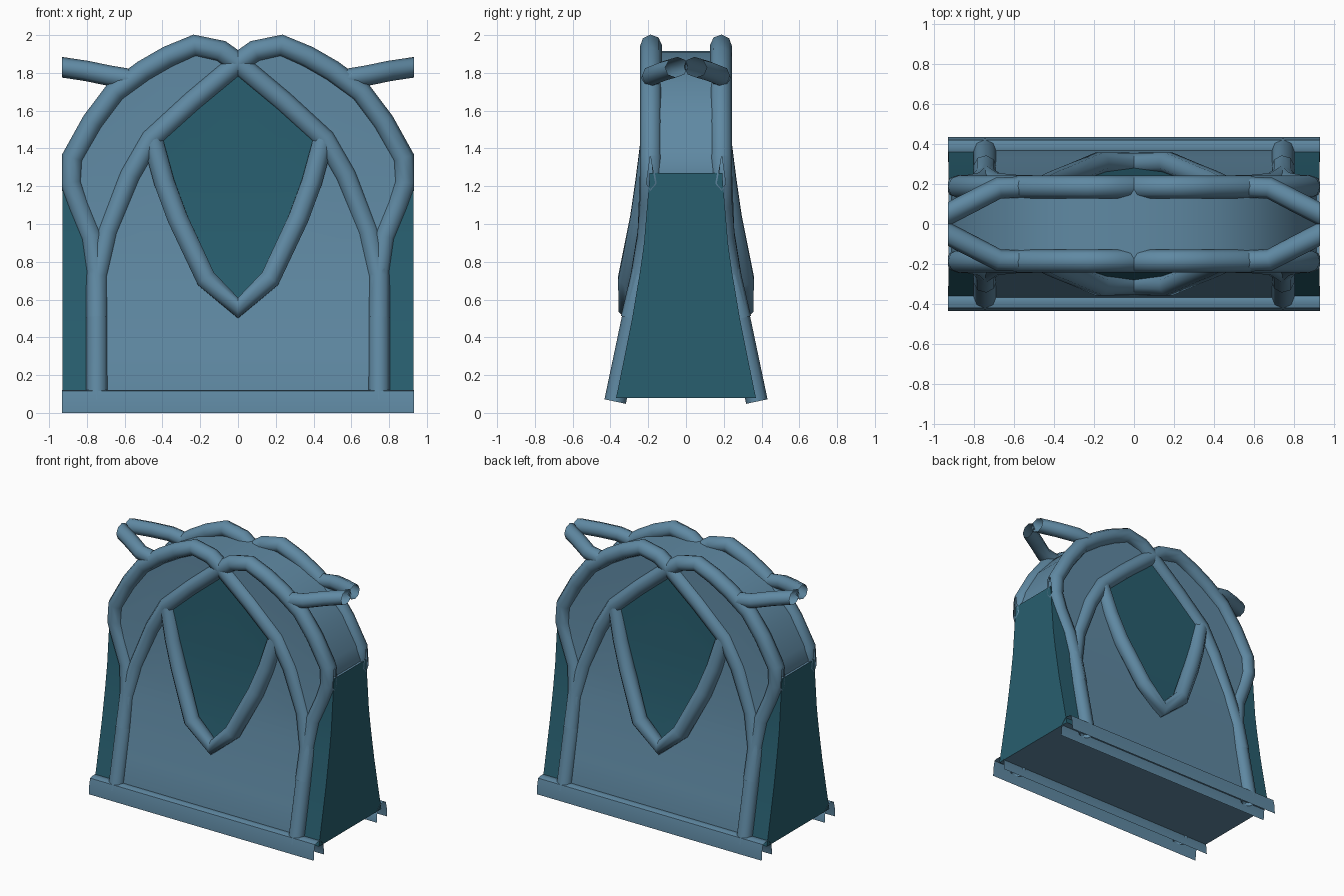
import bpy, bmesh, math

if "Cube" in bpy.data.objects:
    bpy.data.objects.remove(bpy.data.objects["Cube"])

def material(name, col):
    m = bpy.data.materials.new(name)
    m.diffuse_color = (*col, 1)
    m.use_nodes = True
    m.node_tree.nodes["Principled BSDF"].inputs["Base Color"].default_value = m.diffuse_color
    return m

BLUE = material("steel_blue", (0.115, 0.25, 0.365))
TEAL = material("dark_teal", (0.021, 0.112, 0.158))
LIMIT = 0.933

# Half depth of the wall, the frame tubes and the pointed window rim by height
WALL = [(0.08, .37), (0.3, .325), (0.5, .285), (0.75, .243), (0.9, .222), (1.25, .193), (1.95, .183)]
FRAME = [(0.06, .375), (0.12, .367), (0.5, .288), (0.75, .23), (0.9, .203), (1.1, .187), (2, .185)]
RIM = [(0.555, .302), (0.7, .308), (0.85, .275), (1.05, .238), (1.42, .186)]

def lerp(table, z):
    if z <= table[0][0]:
        return table[0][1]
    for (a, u), (b, v) in zip(table, table[1:]):
        if z <= b:
            return u + (v - u) * (z - a) / (b - a)
    return table[-1][1]

def finish(name, bm, mats, angle=40):
    bmesh.ops.recalc_face_normals(bm, faces=bm.faces[:])
    me = bpy.data.meshes.new(name)
    bm.to_mesh(me)
    bm.free()
    for m in mats:
        me.materials.append(m)
    ob = bpy.data.objects.new(name, me)
    bpy.context.collection.objects.link(ob)
    bpy.ops.object.select_all(action='DESELECT')
    ob.select_set(True)
    bpy.context.view_layer.objects.active = ob
    bpy.ops.object.shade_smooth_by_angle(angle=math.radians(angle))
    return ob

def tube(name, pts, r=0.058):
    """Eight-sided tube along points, trimmed flat at the side limits."""
    cu = bpy.data.curves.new(name, 'CURVE')
    cu.dimensions = '3D'
    cu.bevel_depth, cu.bevel_resolution = r, 2
    sp = cu.splines.new('POLY')
    sp.points.add(len(pts) - 1)
    for p, co in zip(sp.points, pts):
        p.co = (*co, 1)
    tmp = bpy.data.objects.new(name + "_path", cu)
    bpy.context.collection.objects.link(tmp)
    bpy.context.view_layer.update()
    me = bpy.data.meshes.new_from_object(tmp.evaluated_get(bpy.context.evaluated_depsgraph_get()))
    bpy.data.objects.remove(tmp)
    bm = bmesh.new()
    bm.from_mesh(me)
    bpy.data.meshes.remove(me)
    for f in bm.faces:
        f.material_index = 0
    for s in (-1, 1):
        bmesh.ops.bisect_plane(bm, geom=bm.verts[:] + bm.edges[:] + bm.faces[:],
                               plane_co=(s * LIMIT, 0, 0), plane_no=(s, 0, 0), clear_outer=True)
    return finish(name, bm, [BLUE], 60)

def plate(name, half, offset, side, mat):
    """Symmetric flat outline, bent to follow the flared wall."""
    outline = half + [(-x, z) for x, z in reversed(half) if x > 0]
    bm = bmesh.new()
    bm.faces.new([bm.verts.new((x, 0, z)) for x, z in outline])
    bmesh.ops.triangulate(bm, faces=bm.faces[:])
    for z, _ in WALL:
        bmesh.ops.bisect_plane(bm, geom=bm.verts[:] + bm.edges[:] + bm.faces[:],
                               plane_co=(0, 0, z), plane_no=(0, 0, 1))
    for v in bm.verts:
        v.co.y = side * (lerp(WALL, v.co.z) + offset)
    ob = finish(name, bm, [mat])
    if ob.data.polygons[0].normal.y * side < 0:
        ob.data.flip_normals()

def strip(name, rows, closed=False):
    """Skin between successive rows of points."""
    bm = bmesh.new()
    vs = [[bm.verts.new(p) for p in row] for row in rows]
    n = len(vs[0])
    for a, b in zip(vs, vs[1:]):
        for i in range(n if closed else n - 1):
            j = (i + 1) % n
            bm.faces.new((a[i], a[j], b[j], b[i]))
    if closed:
        bm.faces.new(vs[0])
        bm.faces.new(vs[-1])
    return bm

# Flared inner body: teal walls, blue underside
rows = []
for z in (0.08, 0.3, 0.5, 0.75, 0.9, 1.25, 1.27):
    d = lerp(WALL, z)
    rows.append([(-.93, -d, z), (.93, -d, z), (.93, d, z), (-.93, d, z)])
bm = strip("body", rows, True)
bm.normal_update()
for f in bm.faces:
    f.material_index = 1 if abs(f.normal.z) > 0.9 else 0
finish("body", bm, [TEAL, BLUE])

# Arched roof band between the frames
arc = [(.9, 1.18), (.915, 1.28), (.885, 1.38), (.77, 1.58), (.62, 1.75), (.42, 1.855), (.2, 1.91)]
path = arc + [(0, 1.915)] + [(-x, z) for x, z in reversed(arc)]
roof = finish("roof_band", strip("roof_band", [[(x, -.18, z), (x, .18, z)] for x, z in path]), [BLUE])
if roof.data.polygons[len(path) // 2].normal.z < 0:
    roof.data.flip_normals()

PANEL = [(0, .06), (.75, .06), (.75, .75), (.78, .95), (.87, 1.2), (.87, 1.35), (.77, 1.53),
         (.64, 1.7), (.5, 1.81), (.23, 1.93), (0, 1.86)]
WINDOW = [(0, .6), (.15, .73), (.31, 1.07), (.44, 1.45), (.23, 1.63), (0, 1.81)]
# One strand: pillar, outer arch, crossing at the apex, then the opposite inner rib
STRAND = [(.747, .06), (.747, .75), (.775, .93), (.845, 1.1), (.885, 1.22), (.877, 1.35), (.77, 1.54),
          (.65, 1.7), (.5, 1.81), (.37, 1.885), (.23, 1.945), (.09, 1.915), (0, 1.85), (-.24, 1.65),
          (-.46, 1.45), (-.57, 1.26), (-.69, .96), (-.747, .72), (-.747, .5)]
VEE = [(.45, 1.44), (.39, 1.22), (.32, 1.03), (.17, .71), (0, .555)]
CHANNEL = [(.435, 0), (.432, .06), (.42, .115), (.395, .122), (.36, .122), (.32, .085), (.312, 0)]

for side, tag in ((-1, "front"), (1, "back")):
    plate(tag + "_panel", PANEL, 0.008, side, BLUE)
    plate(tag + "_window", WINDOW, 0.014, side, TEAL)
    # Bottom sill channel
    finish(tag + "_sill", strip("sill", [[(-LIMIT, side * y, z), (LIMIT, side * y, z)]
                                         for y, z in CHANNEL]), [BLUE], 50)
    # Pointed window rim
    vee = VEE + [(-x, z) for x, z in reversed(VEE[:-1])]
    tube(tag + "_window_rim", [(x, side * lerp(RIM, z), z) for x, z in vee])
    for sx, lr in ((-1, "left"), (1, "right")):
        tube(f"{tag}_{lr}_arch", [(sx * x, side * lerp(FRAME, z), z) for x, z in STRAND])
        # Horns converging at the outer ends
        tube(f"{tag}_{lr}_horn", [(sx * .56, side * .185, 1.765), (sx * .68, side * .18, 1.785),
                                  (sx * .8, side * .118, 1.81), (sx * 1.0, side * .015, 1.84)], .054)
